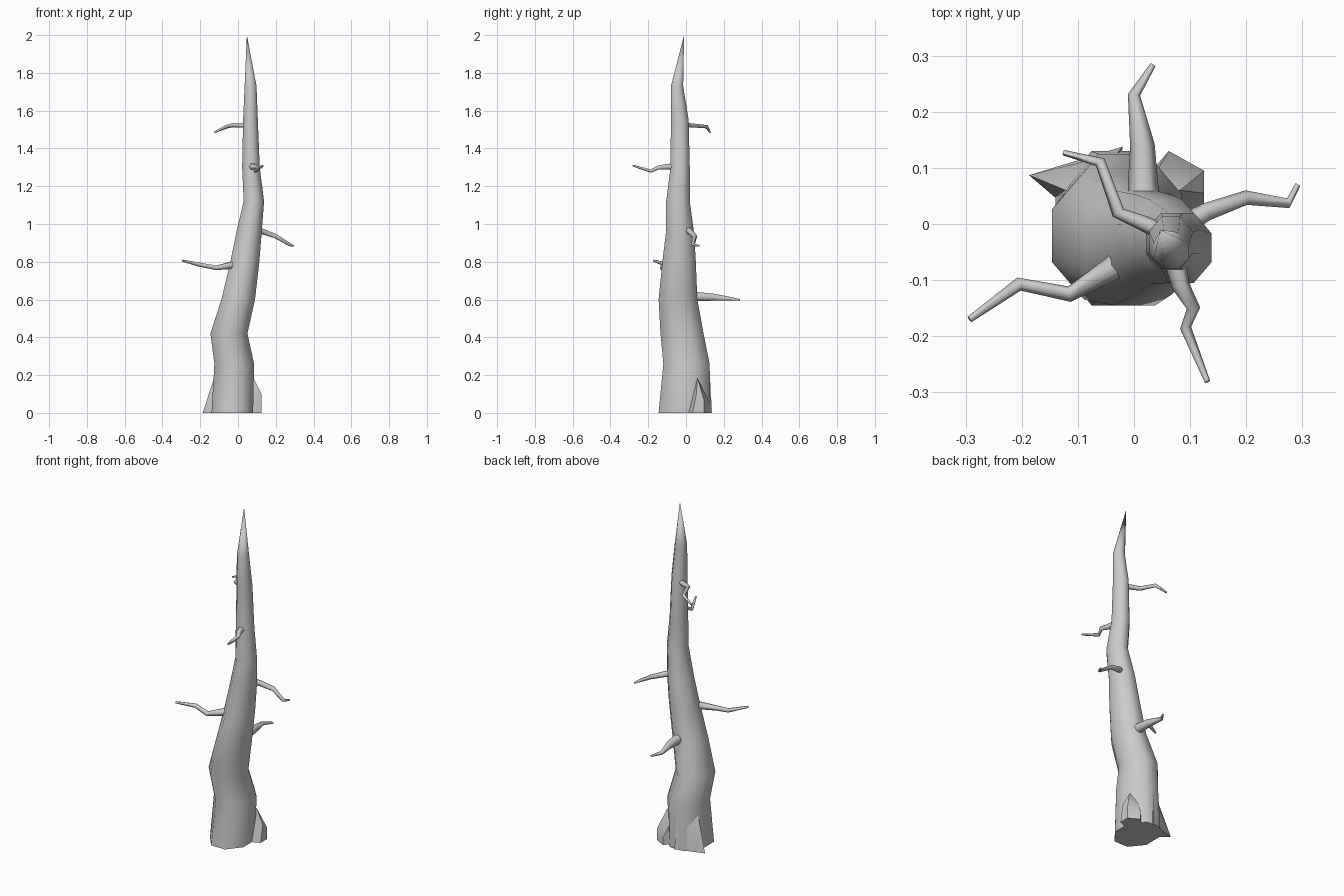
import bpy, bmesh, math
from mathutils import Vector


def finish(name, bm, angle=50):
    bmesh.ops.recalc_face_normals(bm, faces=bm.faces)
    mesh = bpy.data.meshes.new(name)
    bm.to_mesh(mesh)
    bm.free()
    ob = bpy.data.objects.new(name, mesh)
    bpy.context.collection.objects.link(ob)
    bpy.ops.object.select_all(action='DESELECT')
    ob.select_set(True)
    bpy.context.view_layer.objects.active = ob
    bpy.ops.object.shade_smooth_by_angle(angle=math.radians(angle))
    return ob


def bridge(bm, rings):
    n = len(rings[0])
    for a, b in zip(rings, rings[1:]):
        for i in range(n):
            j = (i + 1) % n
            bm.faces.new((a[i], a[j], b[j], b[i]))


# Trunk: octagonal rings given as z, x min, x max, y min, y max
def trunk():
    sections = [
        (0.00, -0.14, 0.08, -0.145, 0.13),
        (0.26, -0.125, 0.085, -0.12, 0.125),
        (0.42, -0.146, 0.05, -0.135, 0.093),
        (0.60, -0.088, 0.09, -0.145, 0.06),
        (0.80, -0.04, 0.113, -0.125, 0.052),
        (0.95, -0.01, 0.125, -0.107, 0.043),
        (1.12, 0.03, 0.138, -0.105, 0.02),
        (1.30, 0.022, 0.115, -0.082, 0.02),
        (1.55, 0.027, 0.105, -0.08, 0.014),
        (1.73, 0.035, 0.098, -0.08, -0.015),
    ]
    bm = bmesh.new()
    rings = []
    k = math.cos(math.pi / 8)
    for z, x0, x1, y0, y1 in sections:
        ring = []
        for i in range(8):
            a = math.pi / 8 + i * math.pi / 4
            ring.append(bm.verts.new(((x0 + x1) / 2 + (x1 - x0) / 2 / k * math.cos(a),
                                      (y0 + y1) / 2 + (y1 - y0) / 2 / k * math.sin(a), z)))
        rings.append(ring)
    bridge(bm, rings)
    bm.faces.new(rings[0])
    tip = bm.verts.new((0.047, -0.01, 2.0))
    for i in range(8):
        bm.faces.new((rings[-1][i], rings[-1][(i + 1) % 8], tip))
    finish("trunk", bm, 60)


# Branch: tapered six-sided tube along a crooked path of x, y, z, radius
def branch(name, path, sides=6):
    bm = bmesh.new()
    pts = [Vector(p[:3]) for p in path]
    rings = []
    for i, p in enumerate(pts):
        d = (pts[min(i + 1, len(pts) - 1)] - pts[max(i - 1, 0)]).normalized()
        u = d.cross(Vector((0, 0, 1))).normalized()
        v = u.cross(d)
        r = path[i][3]
        rings.append([bm.verts.new(p + r * (u * math.cos(t) + v * math.sin(t)))
                      for t in (2 * math.pi * j / sides for j in range(sides))])
    bridge(bm, rings)
    bm.faces.new(rings[0])
    bm.faces.new(rings[-1])
    finish(name, bm, 65)


# Root flare: faceted hull that sinks into the trunk
def root(name, points):
    bm = bmesh.new()
    for p in points:
        bm.verts.new(p)
    bmesh.ops.convex_hull(bm, input=bm.verts[:])
    finish(name, bm, 30)


trunk()
root("root_left", [(-0.138, 0.045, 0), (-0.187, 0.087, 0), (-0.02, 0.138, 0),
                   (-0.04, 0.03, 0), (-0.122, 0.06, 0.2), (-0.03, 0.126, 0.2),
                   (-0.04, 0.03, 0.2)])
root("root_right", [(0.062, 0.13, 0), (0.125, 0.095, 0), (0.125, 0.035, 0),
                    (0.08, 0.015, 0), (0.0, 0.06, 0), (0.062, 0.13, 0.045),
                    (0.125, 0.095, 0.07), (0.125, 0.055, 0.1),
                    (0.082, 0.06, 0.185), (0.02, 0.06, 0.185)])

branch("branch_back", [(0.02, 0.02, 0.62, 0.03), (0.016, 0.07, 0.615, 0.027),
                       (0.015, 0.14, 0.613, 0.022), (0.0, 0.23, 0.605, 0.011),
                       (0.034, 0.284, 0.598, 0.005)])
branch("branch_left", [(0.0, -0.05, 0.785, 0.026), (-0.04, -0.08, 0.78, 0.021),
                       (-0.115, -0.125, 0.768, 0.014), (-0.205, -0.107, 0.785, 0.012),
                       (-0.293, -0.17, 0.806, 0.006)])
branch("branch_right", [(0.09, 0.0, 0.97, 0.019), (0.13, 0.022, 0.96, 0.016),
                        (0.2, 0.047, 0.935, 0.013), (0.275, 0.037, 0.89, 0.009),
                        (0.292, 0.07, 0.884, 0.005)])
branch("branch_front", [(0.07, -0.05, 1.305, 0.021), (0.083, -0.11, 1.302, 0.016),
                        (0.106, -0.15, 1.298, 0.012), (0.092, -0.185, 1.28, 0.01),
                        (0.131, -0.281, 1.309, 0.005)])
branch("branch_upper", [(0.06, -0.02, 1.52, 0.016), (0.02, 0.0, 1.523, 0.014),
                        (-0.028, 0.02, 1.523, 0.012), (-0.06, 0.11, 1.515, 0.01),
                        (-0.125, 0.127, 1.486, 0.005)])
